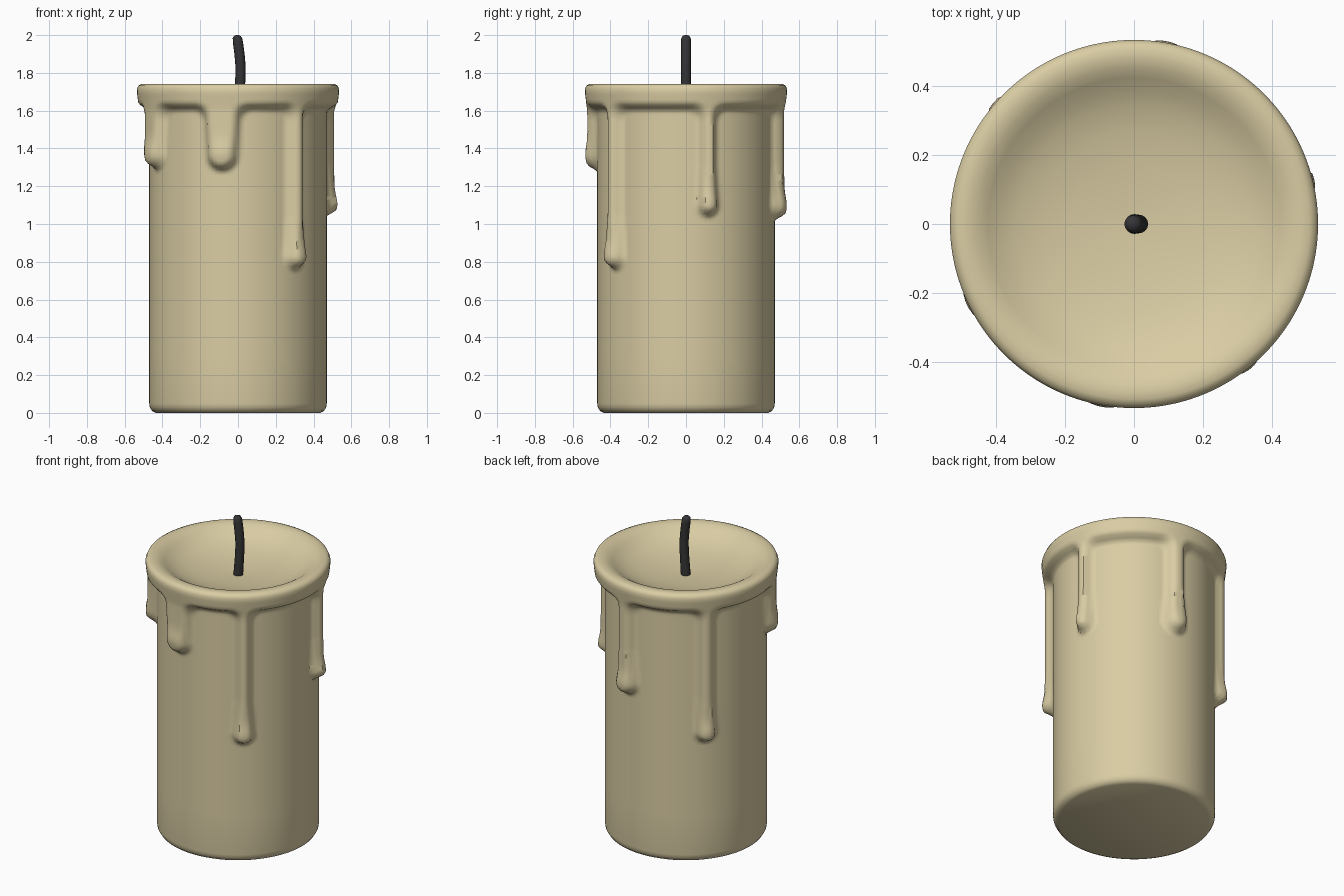
import bpy, bmesh, math
from mathutils import Vector

if "Cube" in bpy.data.objects:
    bpy.data.objects.remove(bpy.data.objects["Cube"])

COLS = 160      # columns around the wax
BODY_R = 0.47
RIM_Z = 1.605   # lower edge of the overhanging rim

# Drips: angle in degrees, lowest z, half width at the top, half width at the tip
DRIPS = [(-100, 1.28, 0.105, 0.09), (-51, 0.76, 0.05, 0.066), (14, 1.04, 0.048, 0.06),
         (80, 1.02, 0.06, 0.078), (139, 0.77, 0.055, 0.066), (206, 1.29, 0.10, 0.085)]


def material(name, color):
    m = bpy.data.materials.new(name)
    m.diffuse_color = (*color, 1)
    m.use_nodes = True
    m.node_tree.nodes["Principled BSDF"].inputs["Base Color"].default_value = m.diffuse_color
    return m


def loft(name, rings, mat):
    """Skin a list of closed rings, with a cap at both ends."""
    bm = bmesh.new()
    loops = [[bm.verts.new(p) for p in ring] for ring in rings]
    n = len(loops[0])
    for a, b in zip(loops, loops[1:]):
        for i in range(n):
            j = (i + 1) % n
            bm.faces.new((a[i], a[j], b[j], b[i]))
    bm.faces.new(loops[0][::-1])
    bm.faces.new(loops[-1])
    bmesh.ops.recalc_face_normals(bm, faces=bm.faces)
    me = bpy.data.meshes.new(name)
    bm.to_mesh(me)
    bm.free()
    me.materials.append(mat)
    ob = bpy.data.objects.new(name, me)
    bpy.context.collection.objects.link(ob)
    bpy.ops.object.select_all(action='DESELECT')
    ob.select_set(True)
    bpy.context.view_layer.objects.active = ob
    bpy.ops.object.shade_smooth_by_angle(angle=math.radians(50))
    return ob


def smooth_min(a, b, k):
    h = max(k - abs(a - b), 0) / k
    return min(a, b) - h * h * k / 4


def wax_radius(ang, z):
    """Side radius: body plus the raised rim and running drips."""
    d = RIM_Z - z                       # distance outside the rim
    bulb = 0
    for deg, low, top_w, tip_w in DRIPS:
        da = (ang - math.radians(deg) + math.pi) % (2 * math.pi) - math.pi
        u = da * 0.52
        tip = low + tip_w
        t = min(max((z - tip) / 0.22, 0), 1)
        w = tip_w + (top_w - tip_w) * t
        d = smooth_min(d, math.hypot(u, min(z - tip, 0)) - w, 0.07)
        bulb += 0.016 * math.exp(-(u * u + (z - tip) ** 2) / 0.004)
    s = min(max((0.012 - d) / 0.05, 0), 1)
    s = s * s * (3 - 2 * s)
    flare = 0.012 * min(max((z - RIM_Z) / 0.1, 0), 1)
    return BODY_R + 0.054 * s + bulb * s + flare


wax = material("cream wax", (0.70, 0.61, 0.37))
char = material("charred black", (0.035, 0.035, 0.037))

# Wax body: chamfered foot, dripping side, rounded rim and dished top
angles = [2 * math.pi * i / COLS for i in range(COLS)]
lathe = lambda r, z: [(r * math.cos(a), r * math.sin(a), z) for a in angles]
side_z = [0.05, 0.3, 0.55] + [0.70 + i * 0.0155 for i in range(65)]
rings = [lathe(0.435, 0), lathe(0.455, 0.01), lathe(0.467, 0.03)]
for z in side_z:
    rings.append([(wax_radius(a, z) * math.cos(a), wax_radius(a, z) * math.sin(a), z)
                  for a in angles])
for r, z in [(0.535, 1.715), (0.527, 1.733), (0.51, 1.741), (0.485, 1.742), (0.455, 1.735),
             (0.425, 1.717), (0.39, 1.694), (0.34, 1.672), (0.27, 1.652), (0.18, 1.638),
             (0.09, 1.63), (0.02, 1.626)]:
    rings.append(lathe(r, z))
loft("wax_body", rings, wax)

# Wick: slightly bent tube with a rounded tip
path = [(0.0, 1.60, 0.029), (0.006, 1.68, 0.028), (0.012, 1.76, 0.027), (0.014, 1.83, 0.027),
        (0.008, 1.90, 0.027), (0.0, 1.96, 0.027), (-0.003, 1.985, 0.025), (-0.004, 1.996, 0.017),
        (-0.004, 2.0, 0.006)]
wick = []
for x, z, r in path:
    wick.append([Vector((x + r * math.cos(k * math.pi / 8), r * math.sin(k * math.pi / 8), z))
                 for k in range(16)])
loft("wick", wick, char)
